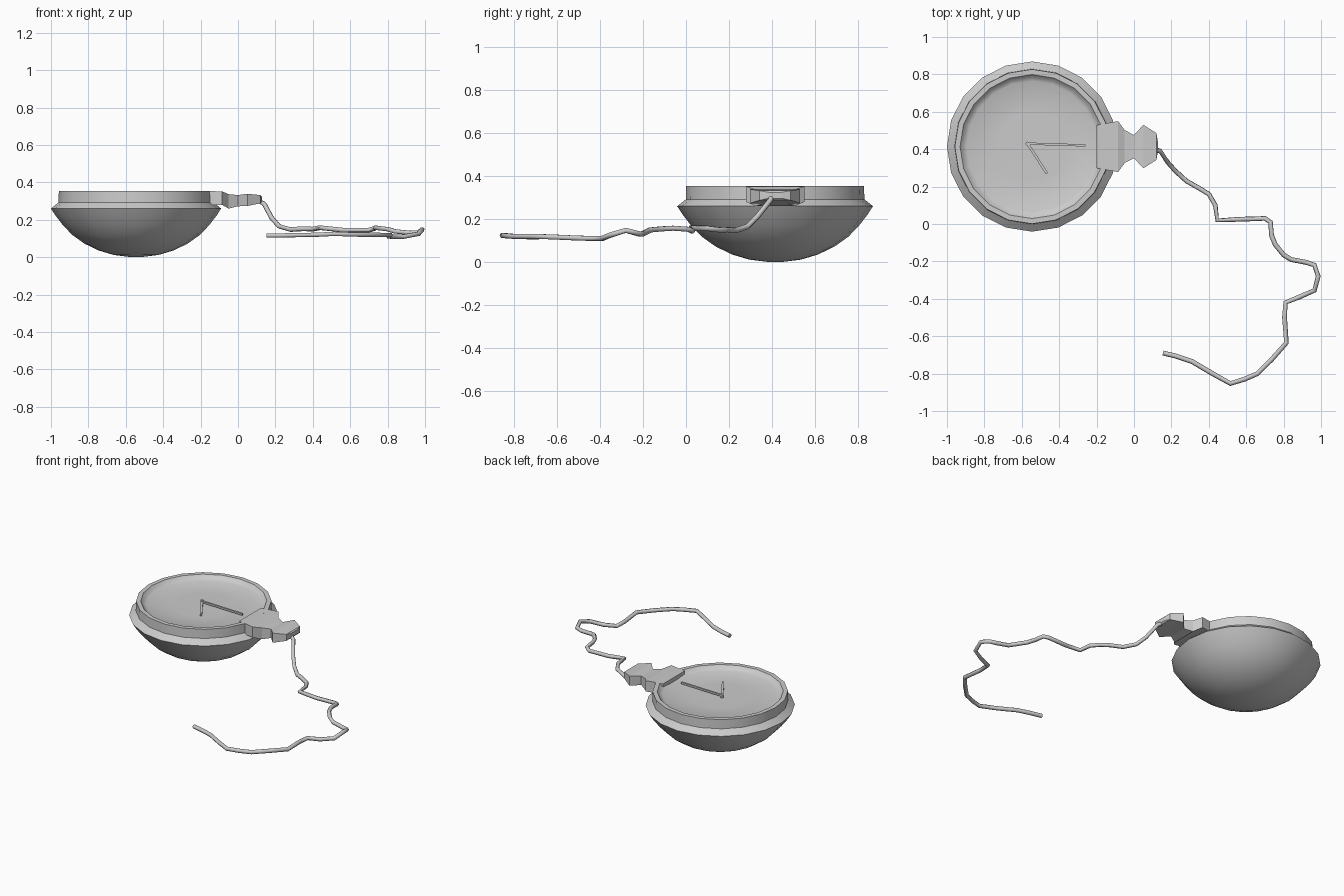
import bpy, bmesh, math
from mathutils import Vector

if "Cube" in bpy.data.objects:
    bpy.data.objects.remove(bpy.data.objects["Cube"])

CX, CY, SIDES = -0.545, 0.414, 20


def finish(name, bm, smooth=None):
    bmesh.ops.recalc_face_normals(bm, faces=bm.faces)
    me = bpy.data.meshes.new(name)
    bm.to_mesh(me)
    bm.free()
    ob = bpy.data.objects.new(name, me)
    bpy.context.collection.objects.link(ob)
    if smooth:
        bpy.ops.object.select_all(action='DESELECT')
        ob.select_set(True)
        bpy.context.view_layer.objects.active = ob
        bpy.ops.object.shade_smooth_by_angle(angle=math.radians(smooth))
    return ob


def loft(bm, rings, caps=True):
    rows = [[bm.verts.new(p) for p in r] for r in rings]
    n = len(rows[0])
    for a, b in zip(rows, rows[1:]):
        for i in range(n):
            j = (i + 1) % n
            bm.faces.new((a[i], a[j], b[j], b[i]))
    if caps:
        bm.faces.new(rows[0])
        bm.faces.new(rows[-1])


def circle(r, z):
    return [(CX + r * math.cos(math.tau * i / SIDES),
             CY + r * math.sin(math.tau * i / SIDES), z) for i in range(SIDES)]


# watch case: rounded bowl, bulging shoulder, upright rim and sunken dial
profile = [(0.04, 0.002), (0.12, 0.012), (0.20, 0.036), (0.275, 0.072),
           (0.34, 0.118), (0.39, 0.17), (0.43, 0.222), (0.455, 0.26),
           (0.415, 0.292), (0.413, 0.353), (0.385, 0.353), (0.37, 0.335),
           (0.35, 0.326), (0.18, 0.323), (0.03, 0.323)]
bm = bmesh.new()
loft(bm, [circle(r, z) for r, z in profile])
finish("watch_case", bm, 35)

# winding stem: rectangular sections along x (x, half width, low z, high z)
sections = [(-0.20, 0.115, 0.29, 0.353), (-0.145, 0.125, 0.28, 0.353),
            (-0.085, 0.136, 0.28, 0.352), (-0.05, 0.088, 0.26, 0.337),
            (0.0, 0.062, 0.272, 0.332), (0.05, 0.116, 0.274, 0.339),
            (0.12, 0.072, 0.288, 0.332), (0.127, 0.03, 0.297, 0.325)]
bm = bmesh.new()
loft(bm, [[(x, CY - w, a), (x, CY + w, a), (x, CY + w, b), (x, CY - w, b)]
          for x, w, a, b in sections])
finish("winding_stem", bm)


# clock hands
def hand(name, tip, w, z):
    a, b = Vector((-0.57, 0.43)), Vector(tip)
    d = (b - a).normalized()
    s = Vector((-d.y, d.x)) * w
    a = a - d * 0.008
    q = [a + s, a - s, b - s, b + s]
    bm = bmesh.new()
    loft(bm, [[(p.x, p.y, h) for p in q] for h in (z, z + 0.012)])
    finish(name, bm)


hand("minute_hand", (-0.26, 0.42), 0.006, 0.330)
hand("hour_hand", (-0.465, 0.27), 0.007, 0.328)
bm = bmesh.new()
loft(bm, [[(-0.57 + 0.011 * math.cos(t), 0.43 + 0.011 * math.sin(t), z)
           for t in [math.tau * i / 6 for i in range(6)]] for z in (0.318, 0.345)])
finish("hand_pivot", bm)

# loose cord trailing from the stem
path = [(.10, .40, .307), (.14, .39, .285), (.18, .33, .21), (.22, .285, .165),
        (.28, .23, .148), (.35, .19, .152), (.40, .16, .15), (.435, .10, .157),
        (.445, .02, .157), (.56, .025, .145), (.70, .03, .145), (.73, .01, .153),
        (.735, -.06, .158), (.755, -.11, .155), (.80, -.165, .15), (.84, -.19, .138),
        (.92, -.205, .13), (.965, -.22, .132), (.985, -.28, .148), (.965, -.355, .125),
        (.885, -.39, .11), (.81, -.42, .11), (.805, -.5, .112), (.815, -.635, .118),
        (.74, -.72, .12), (.66, -.80, .12), (.59, -.83, .122), (.515, -.853, .125),
        (.42, -.80, .12), (.31, -.735, .118), (.22, -.705, .116), (.155, -.69, .116)]
cu = bpy.data.curves.new("cord", 'CURVE')
cu.dimensions = '3D'
cu.bevel_depth = 0.013
cu.bevel_resolution = 1
cu.use_fill_caps = True
sp = cu.splines.new('POLY')
sp.points.add(len(path) - 1)
for p, co in zip(sp.points, path):
    p.co = (*co, 1)
sp.use_smooth = True
bpy.context.collection.objects.link(bpy.data.objects.new("cord", cu))
